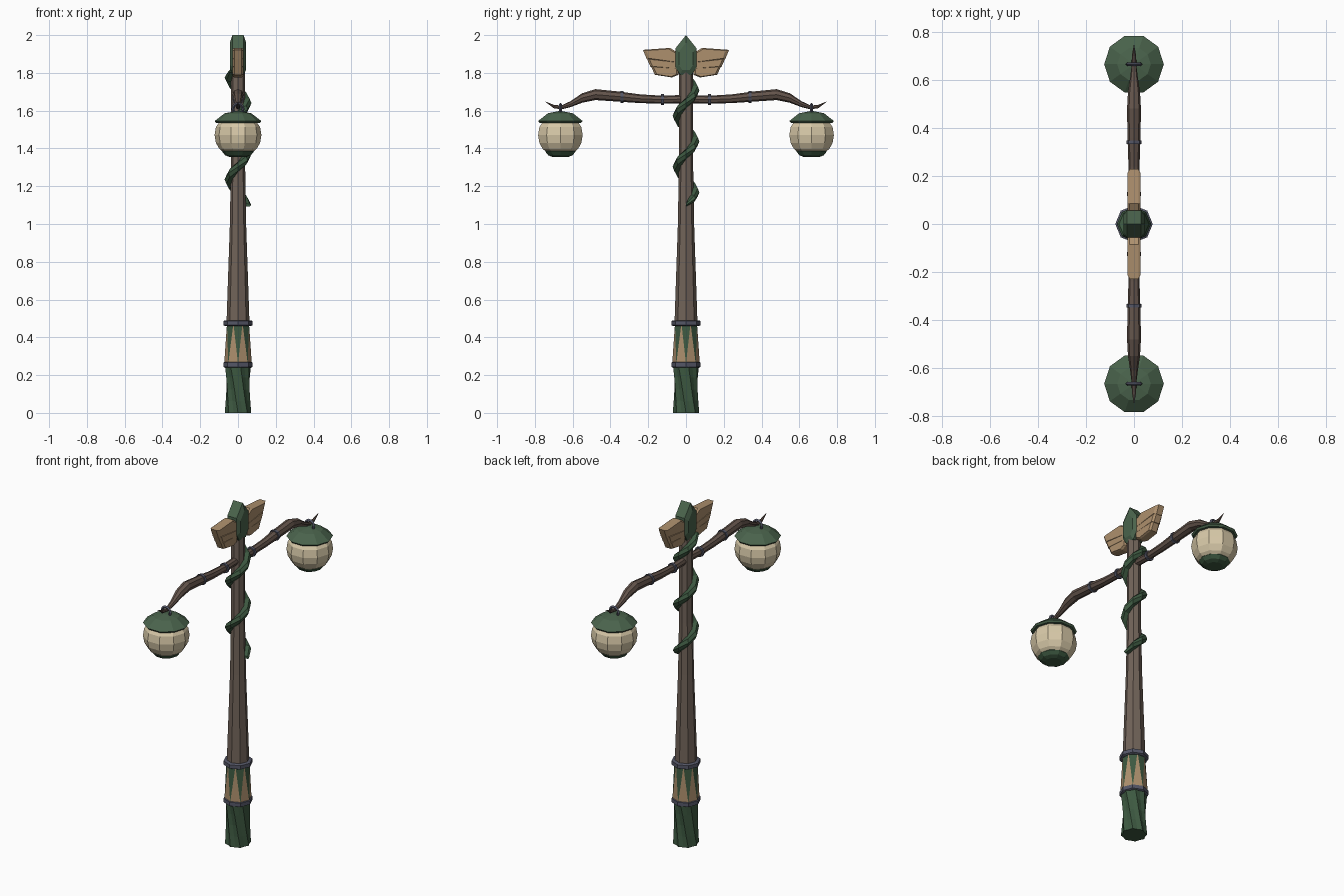
import bpy, bmesh, math
from mathutils import Vector

if "Cube" in bpy.data.objects:
    bpy.data.objects.remove(bpy.data.objects["Cube"])


def mat(name, r, g, b):
    m = bpy.data.materials.new(name)
    m.diffuse_color = (r, g, b, 1)
    m.use_nodes = True
    m.node_tree.nodes["Principled BSDF"].inputs["Base Color"].default_value = m.diffuse_color
    return m


GREEN = mat("leaf green", 0.068, 0.125, 0.072)
DARK = mat("deep green", 0.046, 0.098, 0.052)
BROWN = mat("wood brown", 0.165, 0.125, 0.10)
BARK = mat("dark wood", 0.125, 0.088, 0.07)
TAN = mat("tan wood", 0.42, 0.28, 0.155)
CREAM = mat("lamp cream", 0.68, 0.58, 0.39)
IRON = mat("blue grey iron", 0.09, 0.095, 0.135)


def finish(name, bm, mats):
    bmesh.ops.recalc_face_normals(bm, faces=bm.faces)
    me = bpy.data.meshes.new(name)
    bm.to_mesh(me)
    bm.free()
    for m in mats:
        me.materials.append(m)
    ob = bpy.data.objects.new(name, me)
    bpy.context.collection.objects.link(ob)
    return ob


def loft(name, rings, material):
    """Skin closed rings of equal point count and cap both ends."""
    bm = bmesh.new()
    vs = [[bm.verts.new(p) for p in ring] for ring in rings]
    n = len(vs[0])
    for a, b in zip(vs, vs[1:]):
        for i in range(n):
            j = (i + 1) % n
            bm.faces.new((a[i], a[j], b[j], b[i]))
    bm.faces.new(vs[0])
    bm.faces.new(vs[-1])
    return finish(name, bm, [material])


def circle(r, z, n=8, y=0.0, turn=0.0):
    return [Vector((r * math.cos(math.tau * i / n + turn),
                    y + r * math.sin(math.tau * i / n + turn), z)) for i in range(n)]


def lathe(name, profile, material, n=8, y=0.0):
    return loft(name, [circle(r, z, n, y) for r, z in profile], material)


def plate(name, pts, half, rim, scale, material):
    """Bevelled plate with its outline in the yz plane."""
    c = sum((Vector((0, y, z)) for y, z in pts), Vector()) / len(pts)
    rings = []
    for x, s in ((-half, scale), (-rim, 1), (rim, 1), (half, scale)):
        rings.append([c + (Vector((0, y, z)) - c) * s + Vector((x, 0, 0)) for y, z in pts])
    return loft(name, rings, material)


def arm_tube(name, path, side, material, n=8):
    """Tube along y; path entries are (y, z, radius)."""
    return loft(name, [[Vector((r * math.cos(math.tau * i / n), side * y,
                                z + r * math.sin(math.tau * i / n))) for i in range(n)]
                       for y, z, r in path], material)


# twisted green base with folded ridges
rings = []
for k in range(5):
    t = k / 4
    ring = []
    for i in range(16):
        r = (0.070 if i % 2 == 0 else 0.062) - 0.006 * math.sin(math.pi * t)
        a = math.tau * i / 16 - 0.6 * t
        ring.append(Vector((r * math.cos(a), r * math.sin(a), 0.25 * t)))
    rings.append(ring)
loft("twisted_base", rings, DARK)

# spiked collar: tan triangles pointing up, green ones pointing down
bm = bmesh.new()
lo = [bm.verts.new(p) for p in circle(0.073, 0.26)]
hi = [bm.verts.new(p) for p in circle(0.063, 0.475, turn=math.pi / 8)]
for i in range(8):
    j = (i + 1) % 8
    bm.faces.new((lo[i], lo[j], hi[i])).material_index = 0
    bm.faces.new((lo[j], hi[j], hi[i])).material_index = 1
bm.faces.new(lo)
bm.faces.new(hi)
finish("spiked_collar", bm, [TAN, DARK])

# iron bands around the post
for label, z in (("lower", 0.255), ("upper", 0.475)):
    lathe(label + "_post_band", [(0.07, z - 0.015), (0.078, z - 0.011),
                                 (0.078, z + 0.011), (0.07, z + 0.015)], IRON)

# tapered wooden post
lathe("post", [(0.061, 0.47), (0.054, 0.68), (0.043, 1.0), (0.038, 1.3), (0.037, 1.81)], BROWN)

# climbing vine
rings = []
steps = 21
for k in range(steps + 1):
    z = 1.10 + 0.27 * k / 8
    a = math.tau * k / 8
    w = 0.027 * min(1, 0.3 + k / 2, 0.3 + (steps - k) / 2)
    d = Vector((math.cos(a), math.sin(a), 0))
    rings.append([d * r + Vector((0, 0, z + dz)) for r, dz in
                  ((0.034, -w), (0.062, -w * 0.8), (0.071, 0), (0.062, w * 0.8), (0.034, w))])
loft("vine", rings, DARK)

# gem shaped finial
plate("finial", [(-0.03, 1.79), (0.03, 1.79), (0.056, 1.83), (0.056, 1.93),
                 (0, 2.0), (-0.056, 1.93), (-0.056, 1.83)], 0.043, 0.03, 0.68, GREEN)

feathers = [[(0.04, 1.85), (0.04, 1.905), (0.085, 1.932), (0.228, 1.922), (0.208, 1.873)],
            [(0.04, 1.82), (0.04, 1.858), (0.208, 1.877), (0.188, 1.832)],
            [(0.04, 1.79), (0.04, 1.828), (0.186, 1.836), (0.165, 1.79), (0.075, 1.776)]]

for side, label in ((-1, "front"), (1, "back")):
    # wing of three feathers
    for i, pts in enumerate(feathers):
        plate(f"{label}_feather_{i + 1}", [(side * y, z) for y, z in pts],
              0.028, 0.018, 0.84, TAN)

    # curved arm ending in an upturned hook
    arm_tube(label + "_arm", [(0, 1.662, 0.022), (0.12, 1.658, 0.021), (0.24, 1.663, 0.023),
                              (0.36, 1.675, 0.027), (0.48, 1.685, 0.029), (0.55, 1.667, 0.025),
                              (0.61, 1.635, 0.016), (0.66, 1.617, 0.010),
                              (0.70, 1.622, 0.009), (0.745, 1.648, 0.001)], side, BARK)
    for i, (y, z, r) in enumerate(((0.125, 1.658, 0.029), (0.34, 1.673, 0.032))):
        arm_tube(f"{label}_arm_band_{i + 1}", [(y - 0.008, z, r), (y + 0.008, z, r)], side, IRON)

    # hanging ring
    cy = side * 0.665
    bpy.ops.mesh.primitive_torus_add(major_segments=10, minor_segments=4, major_radius=0.027,
                                     minor_radius=0.008, location=(0, cy, 1.609),
                                     rotation=(math.pi / 2, 0, 0))
    ring = bpy.context.object
    ring.name = label + "_hanging_ring"
    ring.data.materials.append(IRON)

    # lantern: cap, globe and bottom cup
    lathe(label + "_lantern_cap", [(0.09, 1.533), (0.115, 1.535), (0.124, 1.545),
                                   (0.07, 1.586), (0.012, 1.597)], GREEN, 10, cy)
    lathe(label + "_lantern_globe", [(0.098, 1.54), (0.117, 1.513), (0.124, 1.47), (0.117, 1.43),
                                     (0.099, 1.398), (0.07, 1.375)], CREAM, 10, cy)
    lathe(label + "_lantern_cup", [(0.08, 1.392), (0.084, 1.383), (0.068, 1.364),
                                   (0.045, 1.355)], DARK, 10, cy)
